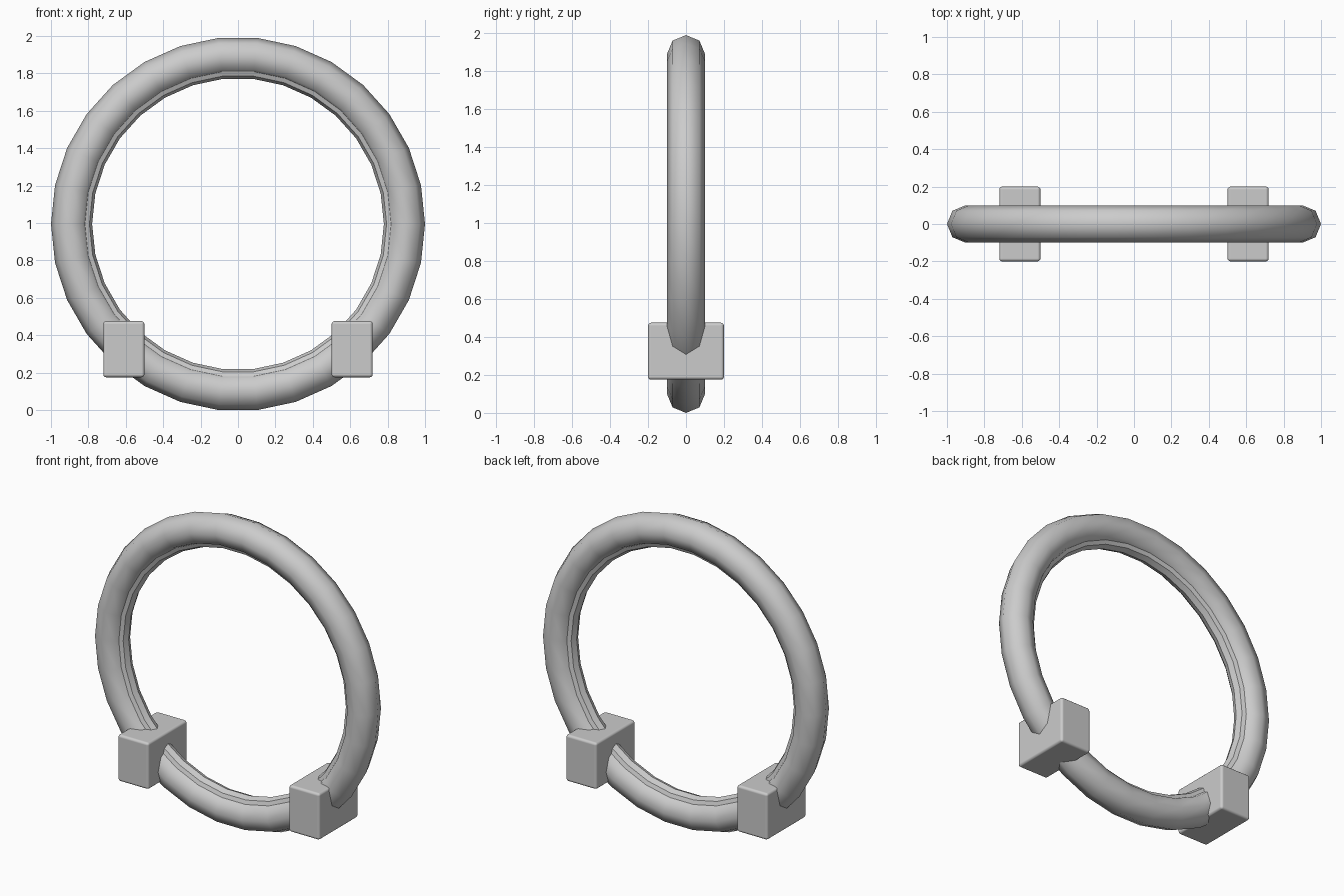
import bpy
import math

cube = bpy.data.objects.get("Cube")
if cube:
    bpy.data.objects.remove(cube, do_unlink=True)

SEGMENTS = 30
CENTRE_Z = math.cos(math.pi / SEGMENTS)  # ring rests on a flat segment

grey = bpy.data.materials.new("light_grey")
grey.use_nodes = True
colour = (0.6, 0.6, 0.6, 1.0)
grey.diffuse_color = colour
grey.node_tree.nodes["Principled BSDF"].inputs["Base Color"].default_value = colour


def ring(name, radius, thickness):
    """Upright eight-sided ring facing the front."""
    bpy.ops.mesh.primitive_torus_add(
        major_segments=SEGMENTS, minor_segments=8,
        major_radius=radius, minor_radius=thickness,
        location=(0, 0, CENTRE_Z), rotation=(math.pi / 2, 0, 0))
    obj = bpy.context.object
    obj.name = name
    obj.data.materials.append(grey)
    return obj


def foot(name, x):
    """Rounded block gripping the lower part of the ring."""
    bpy.ops.mesh.primitive_cube_add(size=1, location=(x, 0, 0.325))
    obj = bpy.context.object
    obj.name = name
    obj.scale = (0.22, 0.4, 0.3)
    bpy.ops.object.transform_apply(location=False, rotation=False, scale=True)
    bevel = obj.modifiers.new("rounded_edges", 'BEVEL')
    bevel.width = 0.016
    bevel.segments = 3
    bpy.ops.object.shade_smooth()
    bevel.harden_normals = True
    obj.data.materials.append(grey)


# Main tube, smooth all round
ring("outer_ring", 0.9, 0.1)
bpy.ops.object.shade_smooth()

# Slim rail showing along the inside of the tube
ring("inner_rail", 0.83, 0.05)
bpy.ops.object.shade_smooth_by_angle(angle=math.radians(30))

# Pair of feet
foot("left_foot", 0.61)
foot("right_foot", -0.61)
